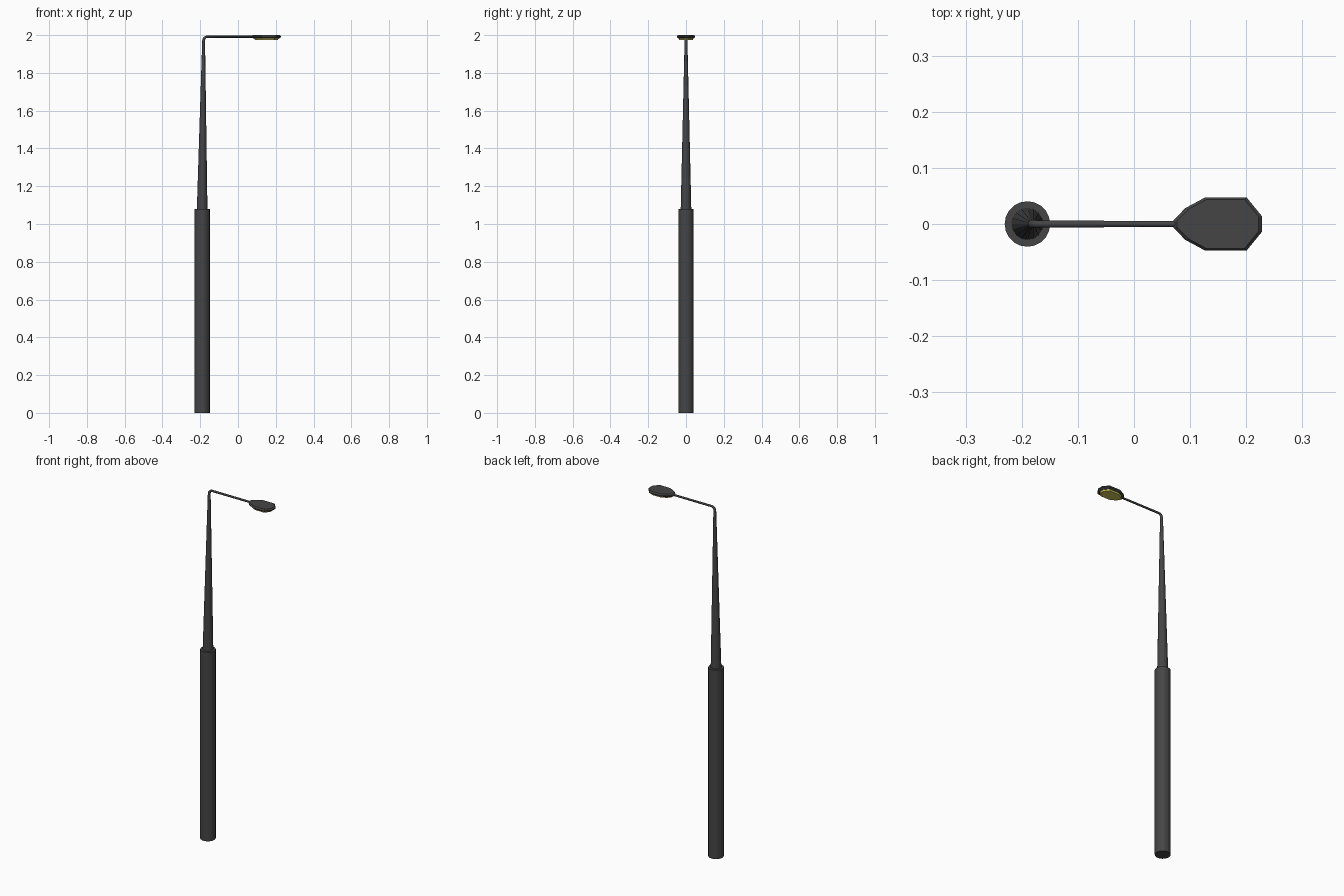
import bpy, bmesh
from math import sin, cos, pi

if "Cube" in bpy.data.objects:
    bpy.data.objects.remove(bpy.data.objects["Cube"])

POLE_X = -0.19


def material(name, color):
    m = bpy.data.materials.new(name)
    m.diffuse_color = (*color, 1)
    m.use_nodes = True
    m.node_tree.nodes["Principled BSDF"].inputs["Base Color"].default_value = m.diffuse_color
    return m


dark = material("dark_metal", (0.06, 0.06, 0.06))
yellow = material("yellow_glass", (0.62, 0.55, 0.10))


def loft(name, rings, mat):
    """Skin a list of equal-length closed rings and cap both ends."""
    bm = bmesh.new()
    loops = [[bm.verts.new(p) for p in ring] for ring in rings]
    n = len(loops[0])
    for a, b in zip(loops, loops[1:]):
        for i in range(n):
            bm.faces.new((a[i], a[(i + 1) % n], b[(i + 1) % n], b[i]))
    bm.faces.new(loops[0][::-1])
    bm.faces.new(loops[-1])
    bmesh.ops.recalc_face_normals(bm, faces=bm.faces)
    mesh = bpy.data.meshes.new(name)
    bm.to_mesh(mesh)
    bm.free()
    mesh.materials.append(mat)
    ob = bpy.data.objects.new(name, mesh)
    bpy.context.collection.objects.link(ob)
    return ob


def tube(name, stations, sides):
    """Stations: x, z, radius, tilt (0 = vertical axis, pi/2 = along +x)."""
    rings = []
    for x, z, r, t in stations:
        rings.append([(x + r * cos(a) * cos(t), r * sin(a), z - r * cos(a) * sin(t))
                      for a in (2 * pi * i / sides for i in range(sides))])
    return loft(name, rings, dark)


# Lower pole: thick straight cylinder
tube("lower_pole", [(POLE_X, 0, 0.0405, 0), (POLE_X, 1.08, 0.0405, 0)], 20)

# Upper pole and arm: taper, rounded bend, thin horizontal arm
R = 0.02
bend_x, bend_z = -0.182, 1.9715
path = [(POLE_X, 1.06, 0.0285, 0), (bend_x, bend_z, 0.0075, 0)]
for k in range(1, 6):
    t = k * pi / 10
    path.append((bend_x + R * (1 - cos(t)), bend_z + R * sin(t), 0.0075 - 0.0003 * k, t))
path.append((0.10, bend_z + R, 0.0055, pi / 2))
tube("upper_pole_and_arm", path, 16)

# Lamp head: half outline mirrored across y = 0
half = [(0.070, 0.006), (0.091, 0.028), (0.126, 0.047), (0.201, 0.047), (0.228, 0.014)]
outline = half + [(x, -y) for x, y in reversed(half)]
CX = 0.155


def ring(scale, z):
    return [(CX + (x - CX) * scale, y * scale, z) for x, y in outline]


loft("lamp_housing", [ring(0.87, 1.983), ring(1.0, 1.989), ring(1.0, 1.994), ring(0.92, 2.0)], dark)

# Glass panel under the head
loft("lamp_glass", [ring(0.76, 1.975), ring(0.83, 1.984)], yellow)
